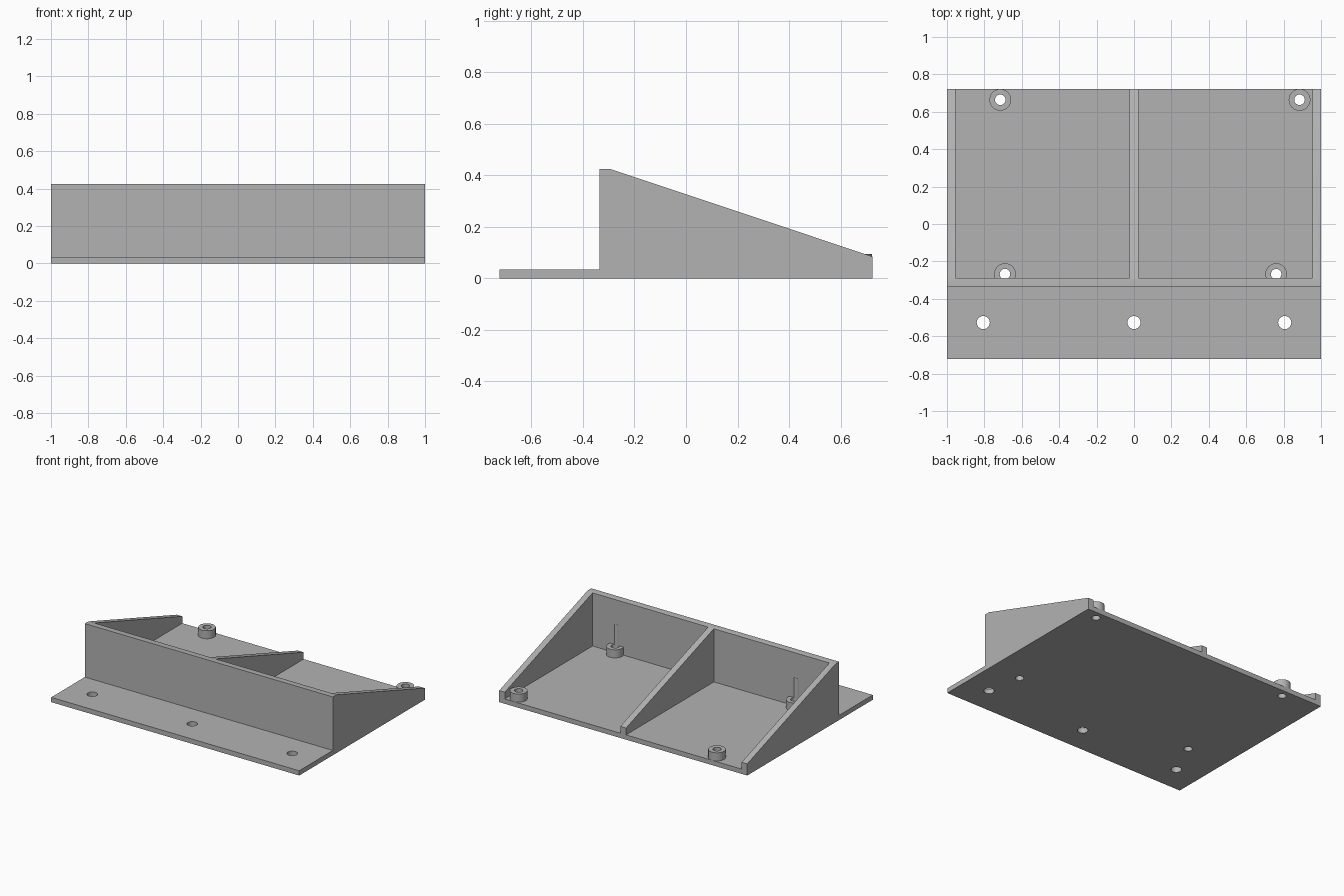
import bpy, bmesh

if "Cube" in bpy.data.objects:
    bpy.data.objects.remove(bpy.data.objects["Cube"])

HALF_Y = 0.723     # half depth of the base
FLOOR = 0.035      # base plate thickness
WALL_Y = (-0.336, -0.288)
TOP = 0.425

grey = bpy.data.materials.new("plain grey")
grey.diffuse_color = (0.45, 0.45, 0.45, 1)
grey.use_nodes = True
grey.node_tree.nodes["Principled BSDF"].inputs["Base Color"].default_value = grey.diffuse_color


def make_object(name, bm):
    bmesh.ops.recalc_face_normals(bm, faces=bm.faces[:])
    mesh = bpy.data.meshes.new(name)
    bm.to_mesh(mesh)
    bm.free()
    mesh.materials.append(grey)
    obj = bpy.data.objects.new(name, mesh)
    bpy.context.collection.objects.link(obj)
    return obj


def extrude_profile(name, points, x0, x1):
    """Extrude a (y, z) outline along x."""
    bm = bmesh.new()
    face = bm.faces.new([bm.verts.new((x0, y, z)) for y, z in points])
    ext = bmesh.ops.extrude_face_region(bm, geom=[face])
    moved = [v for v in ext["geom"] if isinstance(v, bmesh.types.BMVert)]
    bmesh.ops.translate(bm, verts=moved, vec=(x1 - x0, 0, 0))
    return make_object(name, bm)


def cylinder(name, x, y, r, z0, z1):
    bm = bmesh.new()
    bmesh.ops.create_cone(bm, cap_ends=True, segments=40, radius1=r, radius2=r, depth=z1 - z0)
    bmesh.ops.translate(bm, verts=bm.verts[:], vec=(x, y, (z0 + z1) / 2))
    return make_object(name, bm)


def combine(body, tool, operation):
    mod = body.modifiers.new(tool.name, 'BOOLEAN')
    mod.operation = operation
    mod.solver = 'EXACT'
    mod.object = tool
    bpy.context.view_layer.objects.active = body
    bpy.ops.object.modifier_apply(modifier=mod.name)
    bpy.data.objects.remove(tool)


# Sloped body with a flat mounting flange at the front
body = extrude_profile("sloped_bracket", [
    (-HALF_Y, 0), (HALF_Y, 0), (HALF_Y, 0.085), (-0.295, TOP),
    (WALL_Y[0], TOP), (WALL_Y[0], FLOOR), (-HALF_Y, FLOOR)], -1, 1)

# Two open bays, leaving the front wall and three ribs
for x0, x1 in ((-0.955, -0.023), (0.023, 0.955)):
    bay = extrude_profile("bay_cutter", [
        (WALL_Y[1], FLOOR), (1, FLOOR), (1, 0.6), (WALL_Y[1], 0.6)], x0, x1)
    combine(body, bay, 'DIFFERENCE')

# Standoffs with bores; the front bores also groove the wall
standoffs = [(-0.715, 0.664), (0.885, 0.664), (-0.69, -0.268), (0.76, -0.268)]
for x, y in standoffs:
    combine(body, cylinder("standoff", x, y, 0.058, 0.015, 0.094), 'UNION')
for x, y in standoffs:
    combine(body, cylinder("bore_cutter", x, y, 0.028, -0.1, 0.24), 'DIFFERENCE')

# Screw holes in the flange
for x in (-0.806, 0, 0.806):
    combine(body, cylinder("screw_cutter", x, -0.527, 0.035, -0.1, 0.2), 'DIFFERENCE')

bpy.ops.object.select_all(action='DESELECT')
body.select_set(True)
bpy.context.view_layer.objects.active = body
bpy.ops.object.shade_smooth_by_angle(angle=0.5)
